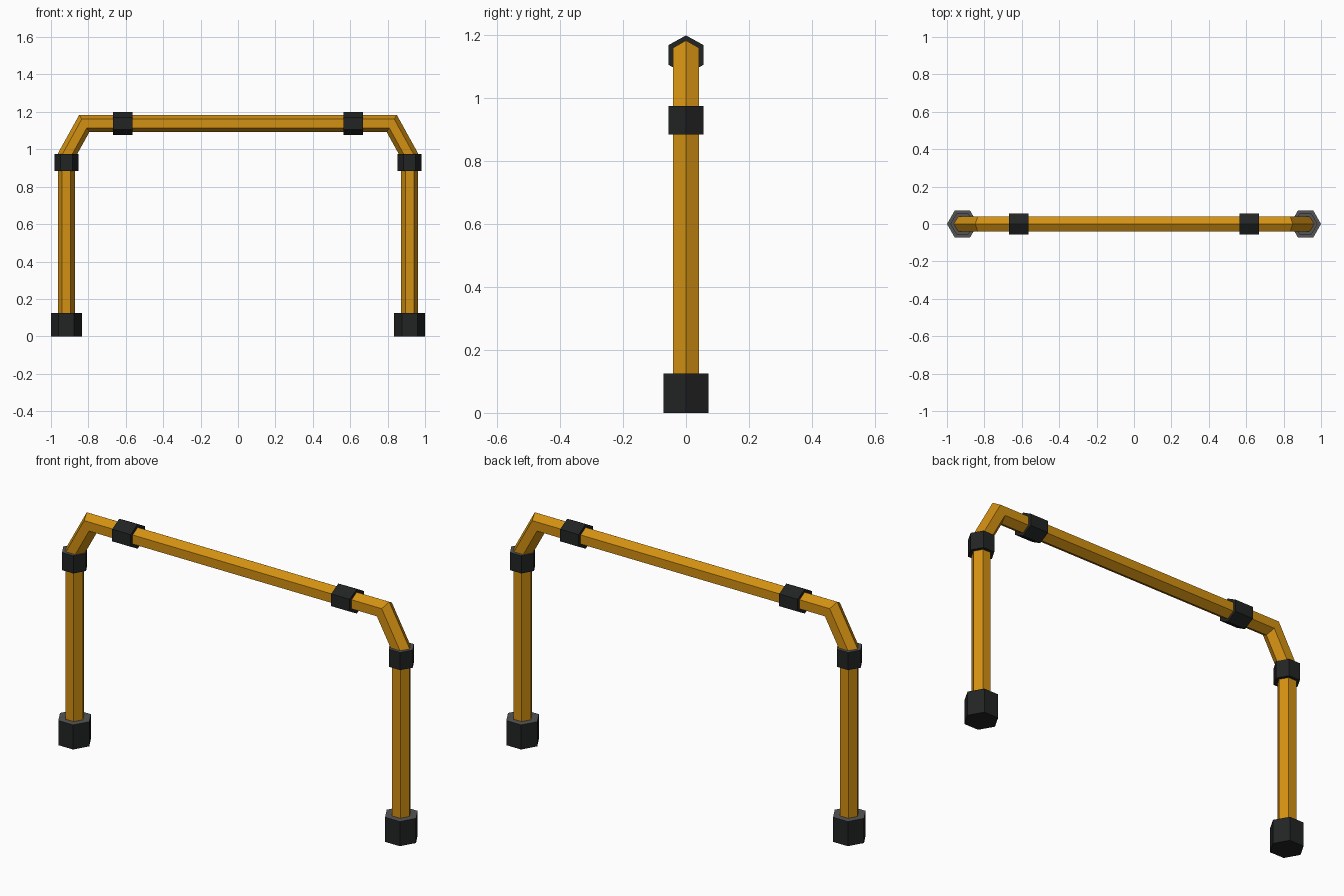
import bpy, bmesh, math
from mathutils import Vector

if "Cube" in bpy.data.objects:
    bpy.data.objects.remove(bpy.data.objects["Cube"])

def material(name, rgb):
    m = bpy.data.materials.new(name)
    m.diffuse_color = (*rgb, 1)
    m.use_nodes = True
    m.node_tree.nodes["Principled BSDF"].inputs["Base Color"].default_value = m.diffuse_color
    return m

ORANGE = material("amber paint", (0.65, 0.28, 0.006))
BLACK = material("black rubber", (0.016, 0.017, 0.017))
GREY = material("grey rim", (0.09, 0.09, 0.09))

def hex_sweep(name, path, r_in, r_y, mats, grey_top=False):
    """Sweep a hexagon along a path in the xz plane, with mitred corners."""
    pts = [Vector((x, 0, z)) for x, z in path]
    bm = bmesh.new()
    rings = []
    for i, p in enumerate(pts):
        a = (p - pts[i - 1]).normalized() if i else (pts[1] - p).normalized()
        b = (pts[i + 1] - p).normalized() if i < len(pts) - 1 else a
        t = (a + b).normalized()
        normal = Vector((-t.z, 0, t.x)) / t.dot(a)
        rings.append([bm.verts.new(p + normal * r_in * math.cos(k * math.pi / 3)
                                   + Vector((0, r_y * math.sin(k * math.pi / 3), 0)))
                      for k in range(6)])
    for lo, hi in zip(rings, rings[1:]):
        for k in range(6):
            n = (k + 1) % 6
            bm.faces.new((lo[k], lo[n], hi[n], hi[k]))
    bm.faces.new(rings[0])
    bm.faces.new(rings[-1])
    bmesh.ops.recalc_face_normals(bm, faces=bm.faces)
    bm.normal_update()
    if grey_top:
        for f in bm.faces:
            f.material_index = 1 if f.normal.z > 0.95 else 0
    me = bpy.data.meshes.new(name)
    bm.to_mesh(me)
    bm.free()
    for m in mats:
        me.materials.append(m)
    ob = bpy.data.objects.new(name, me)
    bpy.context.collection.objects.link(ob)
    return ob

LEG_X, TOP_Z = 0.9175, 1.138

# Bent hexagonal tube: leg, elbow, crossbar, elbow, leg
half = [(-LEG_X, 0.02), (-LEG_X, 0.965), (-0.822, TOP_Z)]
path = half + [(-x, z) for x, z in reversed(half)]
hex_sweep("bent_tube_frame", path, 0.046, 0.047, [ORANGE])

for side, s in (("left", -1), ("right", 1)):
    # Foot and leg collar
    x = s * LEG_X
    hex_sweep(side + "_foot", [(x, 0), (x, 0.125)], 0.0825, 0.0825, [BLACK, GREY], True)
    hex_sweep(side + "_leg_collar", [(x, 0.885), (x, 0.975)], 0.064, 0.064, [BLACK, GREY], True)
    # Crossbar collar
    hex_sweep(side + "_bar_collar", [(s * 0.563, TOP_Z), (s * 0.667, TOP_Z)], 0.062, 0.065, [BLACK])
